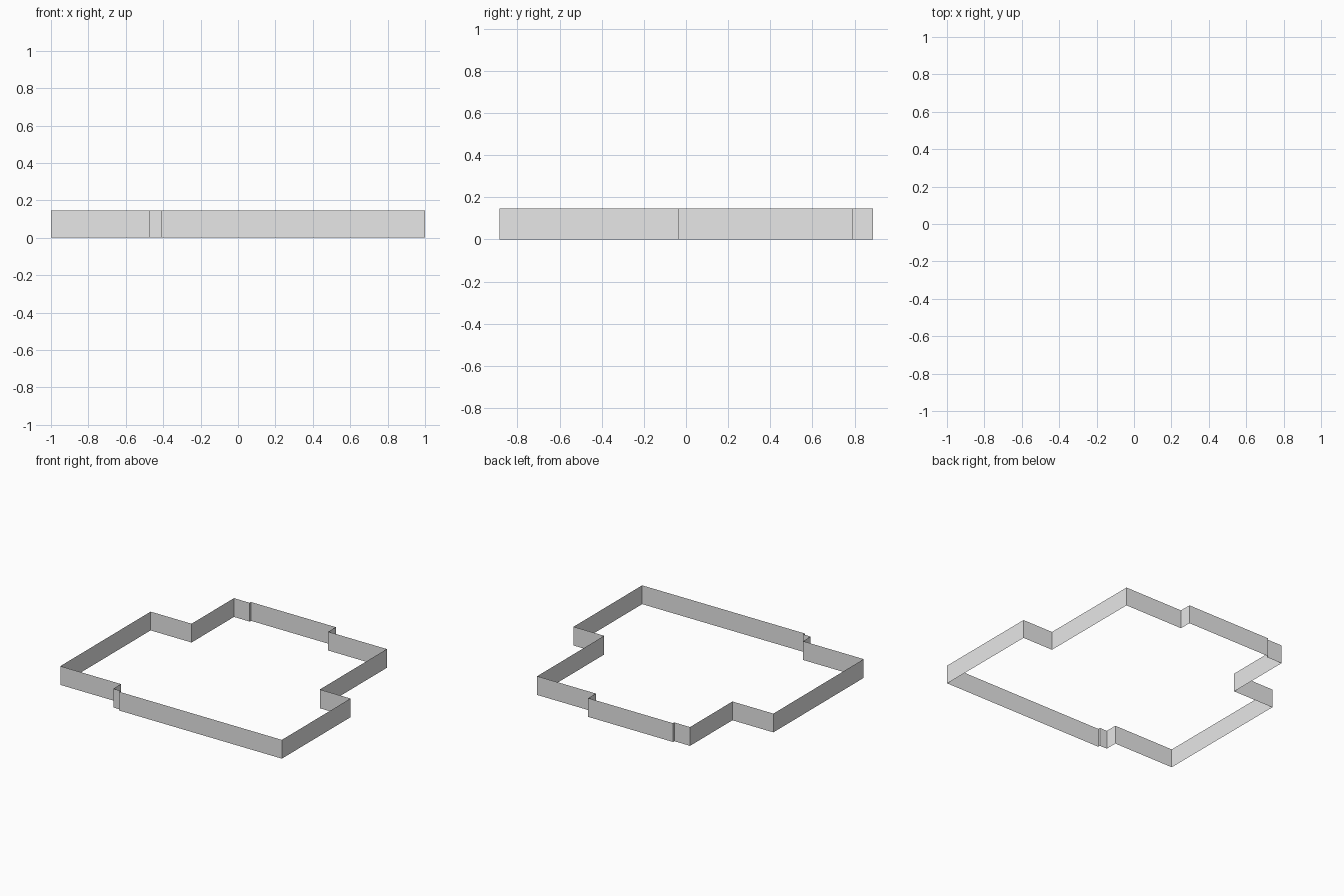
import bpy
import bmesh

cube = bpy.data.objects.get("Cube")
if cube:
    bpy.data.objects.remove(cube, do_unlink=True)

HEIGHT = 0.147

# Wall colour
grey = bpy.data.materials.new("light_grey")
grey.use_nodes = True
grey.diffuse_color = (0.8, 0.8, 0.8, 1)
grey.node_tree.nodes["Principled BSDF"].inputs["Base Color"].default_value = grey.diffuse_color

# Stepped floor outline, counter-clockwise from the front right corner
outline = [
    (1.0, -0.885), (1.0, -0.036), (0.735, -0.036), (0.735, 0.793),
    (0.227, 0.793), (0.227, 0.887), (-0.508, 0.887), (-0.508, 0.871),
    (-0.645, 0.871), (-0.645, 0.346), (-1.0, 0.346), (-1.0, -0.772),
    (-0.474, -0.772), (-0.474, -0.867), (-0.41, -0.867), (-0.41, -0.885),
]

# Thin perimeter wall, open above and below
bm = bmesh.new()
base = [bm.verts.new((x, y, 0)) for x, y in outline]
edges = [bm.edges.new((a, b)) for a, b in zip(base, base[1:] + base[:1])]
raised = bmesh.ops.extrude_edge_only(bm, edges=edges)["geom"]
top = [v for v in raised if isinstance(v, bmesh.types.BMVert)]
bmesh.ops.translate(bm, verts=top, vec=(0, 0, HEIGHT))

# Turn the faces outward, judged on the right-hand end wall
bm.normal_update()
end_wall = max(bm.faces, key=lambda f: f.calc_center_median().x)
if end_wall.normal.x < 0:
    bmesh.ops.reverse_faces(bm, faces=bm.faces[:])

mesh = bpy.data.meshes.new("perimeter_wall")
bm.to_mesh(mesh)
bm.free()
mesh.materials.append(grey)
wall = bpy.data.objects.new("perimeter_wall", mesh)
bpy.context.collection.objects.link(wall)
